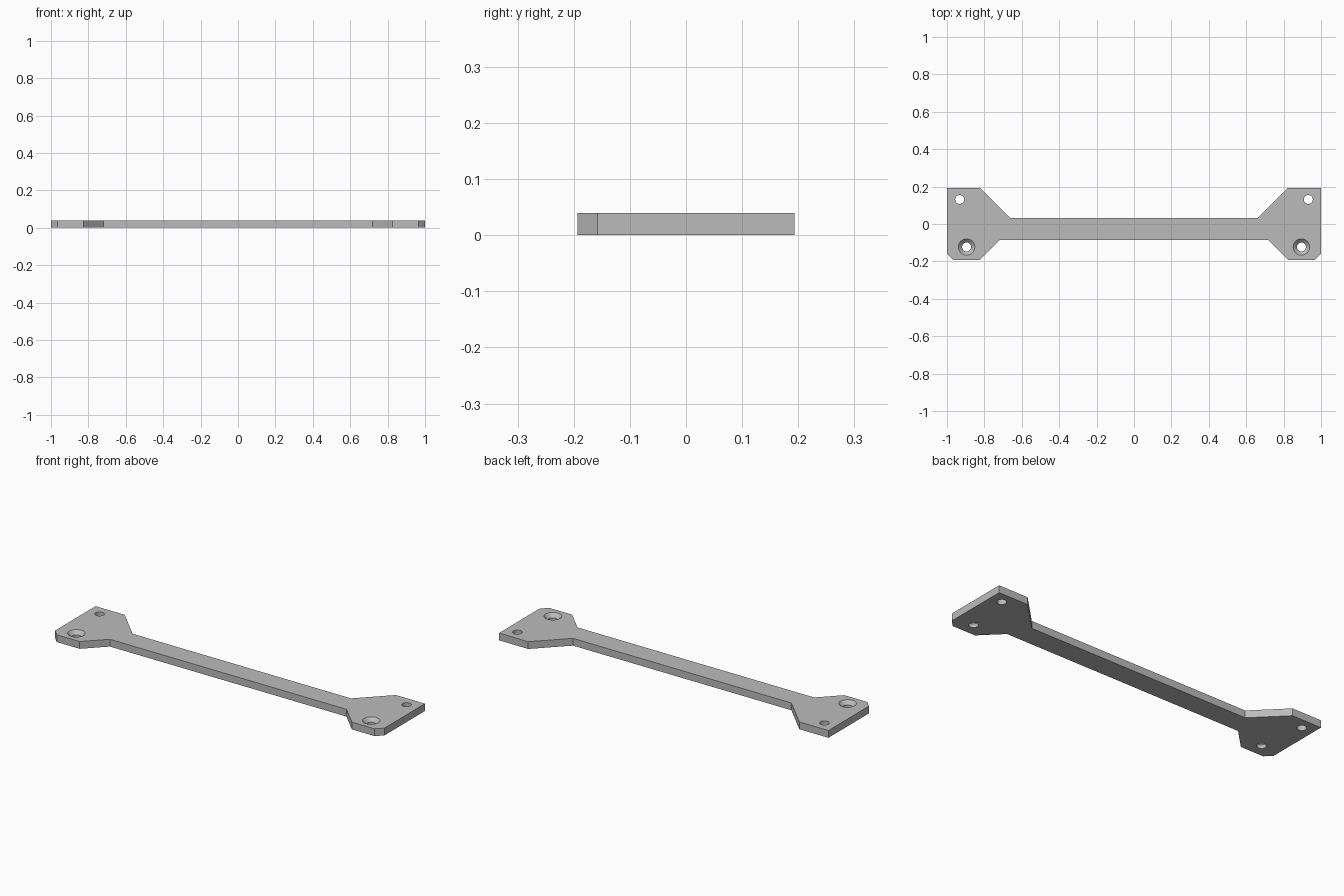
import bpy
import bmesh
import math

default = bpy.data.objects.get("Cube")
if default:
    bpy.data.objects.remove(default, do_unlink=True)

THICK = 0.04
HOLE_R = 0.024
SINK_R = 0.044
SEGMENTS = 32

# Plain grey finish
grey = bpy.data.materials.new("plain_grey")
grey.use_nodes = True
colour = (0.5, 0.5, 0.5, 1.0)
grey.diffuse_color = colour
grey.node_tree.nodes["Principled BSDF"].inputs["Base Color"].default_value = colour


def make_object(name, bm):
    bmesh.ops.recalc_face_normals(bm, faces=bm.faces)
    mesh = bpy.data.meshes.new(name)
    bm.to_mesh(mesh)
    bm.free()
    mesh.materials.append(grey)
    obj = bpy.data.objects.new(name, mesh)
    bpy.context.collection.objects.link(obj)
    return obj


def extruded_plate(name, outline, height):
    bm = bmesh.new()
    face = bm.faces.new([bm.verts.new((x, y, 0)) for x, y in outline])
    top = bmesh.ops.extrude_face_region(bm, geom=[face])["geom"]
    verts = [v for v in top if isinstance(v, bmesh.types.BMVert)]
    bmesh.ops.translate(bm, verts=verts, vec=(0, 0, height))
    return make_object(name, bm)


def turned_cutter(name, profile, x, y):
    """Closed solid of revolution from (radius, height) pairs."""
    bm = bmesh.new()
    rings = []
    for r, z in profile:
        rings.append([bm.verts.new((x + r * math.cos(a), y + r * math.sin(a), z))
                      for a in (math.tau * i / SEGMENTS for i in range(SEGMENTS))])
    for low, high in zip(rings, rings[1:]):
        for i in range(SEGMENTS):
            j = (i + 1) % SEGMENTS
            bm.faces.new((low[i], low[j], high[j], high[i]))
    bm.faces.new(rings[0])
    bm.faces.new(rings[-1])
    cutter = make_object(name, bm)
    cutter.hide_render = True
    return cutter


# Bracket: slim bar flaring into two end plates with clipped front corners
half = [(0.718, -0.085), (0.826, -0.193), (0.965, -0.193), (1.0, -0.158),
        (1.0, 0.193), (0.823, 0.193), (0.663, 0.033)]
outline = half + [(-x, y) for x, y in reversed(half)]
bracket = extruded_plate("bracket_plate", outline, THICK)

# Straight rear holes and countersunk front holes in each end plate
margin = 0.01
straight = [(HOLE_R, -margin), (HOLE_R, THICK + margin)]
sunk = [(HOLE_R, -margin), (HOLE_R, THICK - (SINK_R - HOLE_R)),
        (SINK_R + margin, THICK + margin)]
cutters = []
for side, label in ((1, "left"), (-1, "right")):
    cutters.append(turned_cutter(label + "_rear_hole", straight, side * 0.932, 0.131))
    cutters.append(turned_cutter(label + "_front_hole", sunk, side * 0.895, -0.123))

bpy.ops.object.select_all(action="DESELECT")
bpy.context.view_layer.objects.active = bracket
bracket.select_set(True)
for cutter in cutters:
    mod = bracket.modifiers.new(cutter.name, "BOOLEAN")
    mod.operation = "DIFFERENCE"
    mod.solver = "EXACT"
    mod.object = cutter
    bpy.ops.object.modifier_apply(modifier=mod.name)
    bpy.data.objects.remove(cutter, do_unlink=True)

# Smooth the hole walls, keep the plate edges crisp
bpy.ops.object.shade_smooth_by_angle(angle=math.radians(30))
